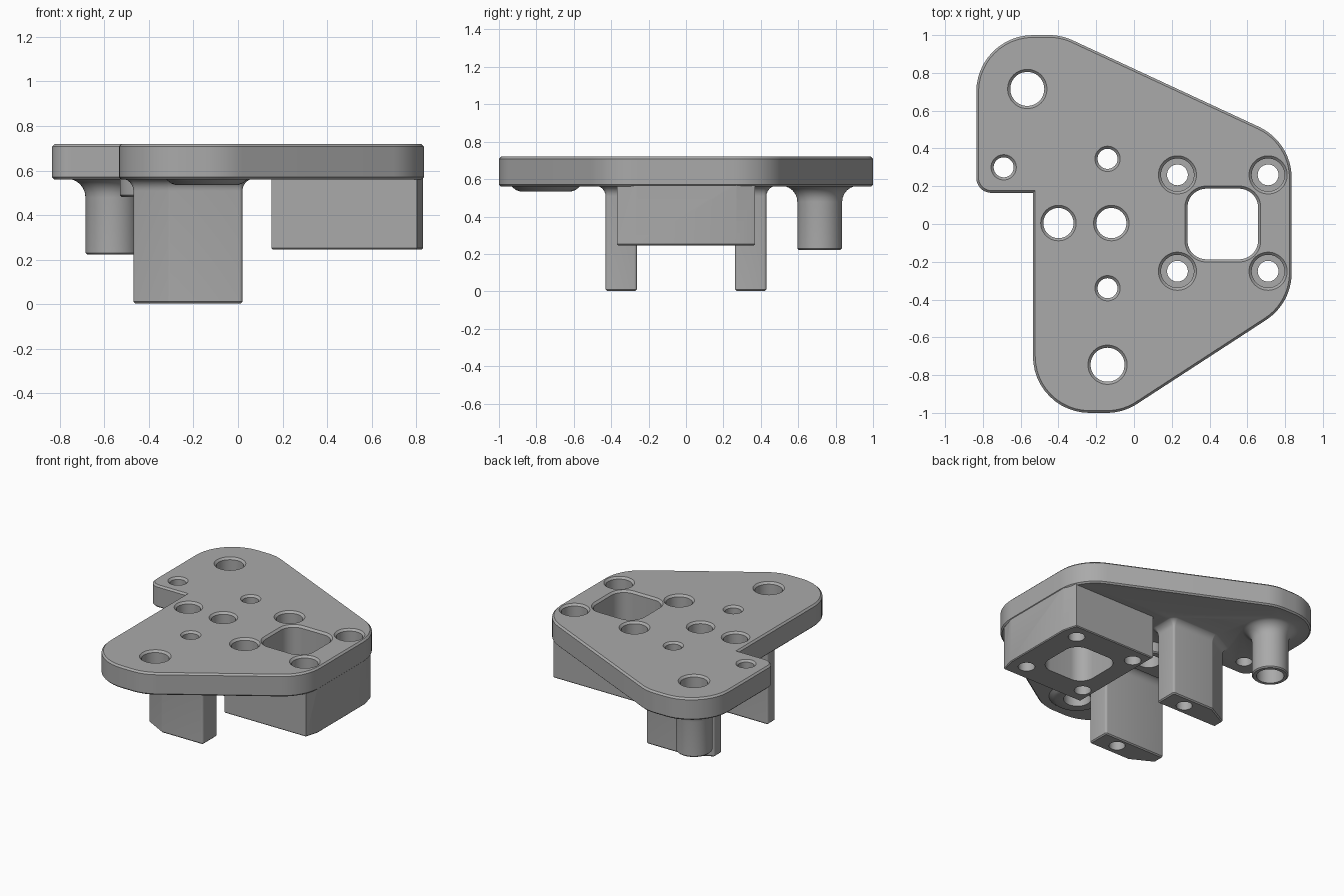
import bpy, bmesh, math
from mathutils import Vector

default = bpy.data.objects.get("Cube")
if default:
    bpy.data.objects.remove(default, do_unlink=True)

grey = bpy.data.materials.new("matte_grey")
grey.use_nodes = True
grey.diffuse_color = (0.4, 0.4, 0.4, 1)
grey.node_tree.nodes["Principled BSDF"].inputs["Base Color"].default_value = (0.4, 0.4, 0.4, 1)


def rounded(corners, steps=12):
    """Counter-clockwise outline from (x, y, fillet radius) corners."""
    out = []
    for i, (x, y, r) in enumerate(corners):
        p = Vector((x, y))
        if r == 0:
            out.append(p)
            continue
        a = (Vector(corners[i - 1][:2]) - p).normalized()
        b = (Vector(corners[(i + 1) % len(corners)][:2]) - p).normalized()
        half = a.angle(b) / 2
        centre = p + (a + b).normalized() * (r / math.sin(half))
        start = p + a * (r / math.tan(half)) - centre
        begin = math.atan2(start.y, start.x)
        sweep = math.pi - 2 * half
        for k in range(steps + 1):
            t = begin + sweep * k / steps
            out.append(centre + Vector((math.cos(t), math.sin(t))) * r)
    return out


def circle(x, y, r, n=48):
    turns = [2 * math.pi * k / n for k in range(n)]
    return [Vector((x + r * math.cos(t), y + r * math.sin(t))) for t in turns]


def grow(outline, d):
    """Offset an outline outward by d with mitred corners."""
    out = []
    for i, p in enumerate(outline):
        e = (p - outline[i - 1]).normalized()
        f = (outline[(i + 1) % len(outline)] - p).normalized()
        n, m = Vector((e.y, -e.x)), Vector((f.y, -f.x))
        out.append(p + (n + m) * (d / (1 + n.dot(m))))
    return out


def loft(name, outline, profile):
    """Stack the outline through (height, outward offset) levels."""
    bm = bmesh.new()
    rings = [[bm.verts.new((p.x, p.y, z)) for p in grow(outline, d)] for z, d in profile]
    n = len(outline)
    for low, high in zip(rings, rings[1:]):
        for i in range(n):
            j = (i + 1) % n
            bm.faces.new((low[i], low[j], high[j], high[i]))
    bm.faces.new(rings[0][::-1])
    bm.faces.new(rings[-1])
    bmesh.ops.recalc_face_normals(bm, faces=bm.faces)
    mesh = bpy.data.meshes.new(name)
    bm.to_mesh(mesh)
    bm.free()
    mesh.materials.append(grey)
    obj = bpy.data.objects.new(name, mesh)
    bpy.context.collection.objects.link(obj)
    return obj


def stem(bottom, flare, bevel=0.008):
    """Straight stem whose top sweeps out into the plate underside."""
    levels = [(bottom, -bevel), (bottom + bevel, 0)]
    for k in range(7):
        t = math.pi / 2 * k / 6
        levels.append((0.564 - flare + flare * math.sin(t), flare * (1 - math.cos(t))))
    return levels + [(0.64, flare)]


# Main plate with softened rims
plate = loft("mounting_plate", rounded([
    (-0.835, 1.0, 0.30), (-0.835, 0.165, 0.08), (-0.535, 0.165, 0),
    (-0.535, -1.0, 0.30), (-0.057, -1.0, 0.30), (0.835, -0.42, 0.30),
    (0.835, 0.434, 0.30), (-0.384, 1.0, 0.30)]),
    [(0.56, -0.01), (0.57, 0), (0.708, 0), (0.72, -0.012)])

# Square housing block under the plate
parts = [loft("housing_block", rounded([
    (0.15, -0.37, 0), (0.803, -0.37, 0), (0.831, -0.27, 0),
    (0.831, 0.27, 0), (0.803, 0.37, 0), (0.15, 0.37, 0)]),
    [(0.246, -0.006), (0.252, 0), (0.65, 0)])]

# Pair of legs, each with one cut outer corner
for side, label in ((-1, "front_leg"), (1, "back_leg")):
    corners = [(-0.47, 0.262, 0.015), (0.02, 0.262, 0.015), (0.02, 0.43, 0.015),
               (-0.31, 0.43, 0.015), (-0.47, 0.345, 0.015)]
    if side < 0:
        corners = [(x, -y, r) for x, y, r in corners[::-1]]
    parts.append(loft(label, rounded(corners, 4), stem(0.003, 0.055)))

# Long tube, shallow boss and the low pad between the legs
parts.append(loft("support_tube", circle(-0.565, 0.715, 0.12), stem(0.222, 0.085)))
parts.append(loft("shallow_boss", circle(-0.14, -0.75, 0.14),
                  [(0.535, 0), (0.542, 0.02), (0.562, 0.045), (0.64, 0.045)]))
parts.append(loft("centre_pad", rounded([
    (-0.53, -0.13, 0.128), (0.01, -0.13, 0.128), (0.01, 0.13, 0.128), (-0.53, 0.13, 0.128)]),
    [(0.482, -0.008), (0.49, 0), (0.64, 0)]))

# Cutters: through holes with a chamfered mouth
through = [(-0.1, 0), (0.706, 0), (0.74, 0.034)]
cutters = []
for x, y, r in ((-0.565, 0.715, 0.09), (-0.14, -0.745, 0.09), (-0.4, 0.005, 0.08),
                (-0.12, 0.005, 0.08), (-0.69, 0.30, 0.053), (-0.14, 0.345, 0.053),
                (-0.14, -0.34, 0.053)):
    cutters.append(loft("hole_cutter", circle(x, y, r), through))

# Counterbored screw holes and the rounded square window
for x in (0.23, 0.71):
    for y in (-0.25, 0.26):
        cutters.append(loft("screw_hole_cutter", circle(x, y, 0.055), [(0, 0), (0.8, 0)]))
        cutters.append(loft("counterbore_cutter", circle(x, y, 0.087),
                            [(0.585, 0), (0.706, 0), (0.74, 0.034)]))
cutters.append(loft("window_cutter", rounded([
    (0.283, -0.187, 0.1), (0.657, -0.187, 0.1), (0.657, 0.187, 0.1), (0.283, 0.187, 0.1)]),
    through))

# Fuse the parts, cut the holes, then discard the helpers
bpy.context.view_layer.objects.active = plate
for helpers, operation in ((parts, "UNION"), (cutters, "DIFFERENCE")):
    for helper in helpers:
        helper.hide_render = True
        mod = plate.modifiers.new(helper.name, "BOOLEAN")
        mod.operation, mod.solver, mod.object = operation, "EXACT", helper
        bpy.ops.object.modifier_apply(modifier=mod.name)
        bpy.data.objects.remove(helper, do_unlink=True)

bpy.ops.object.select_all(action="DESELECT")
plate.select_set(True)
bpy.ops.object.shade_smooth_by_angle(angle=math.radians(28))
